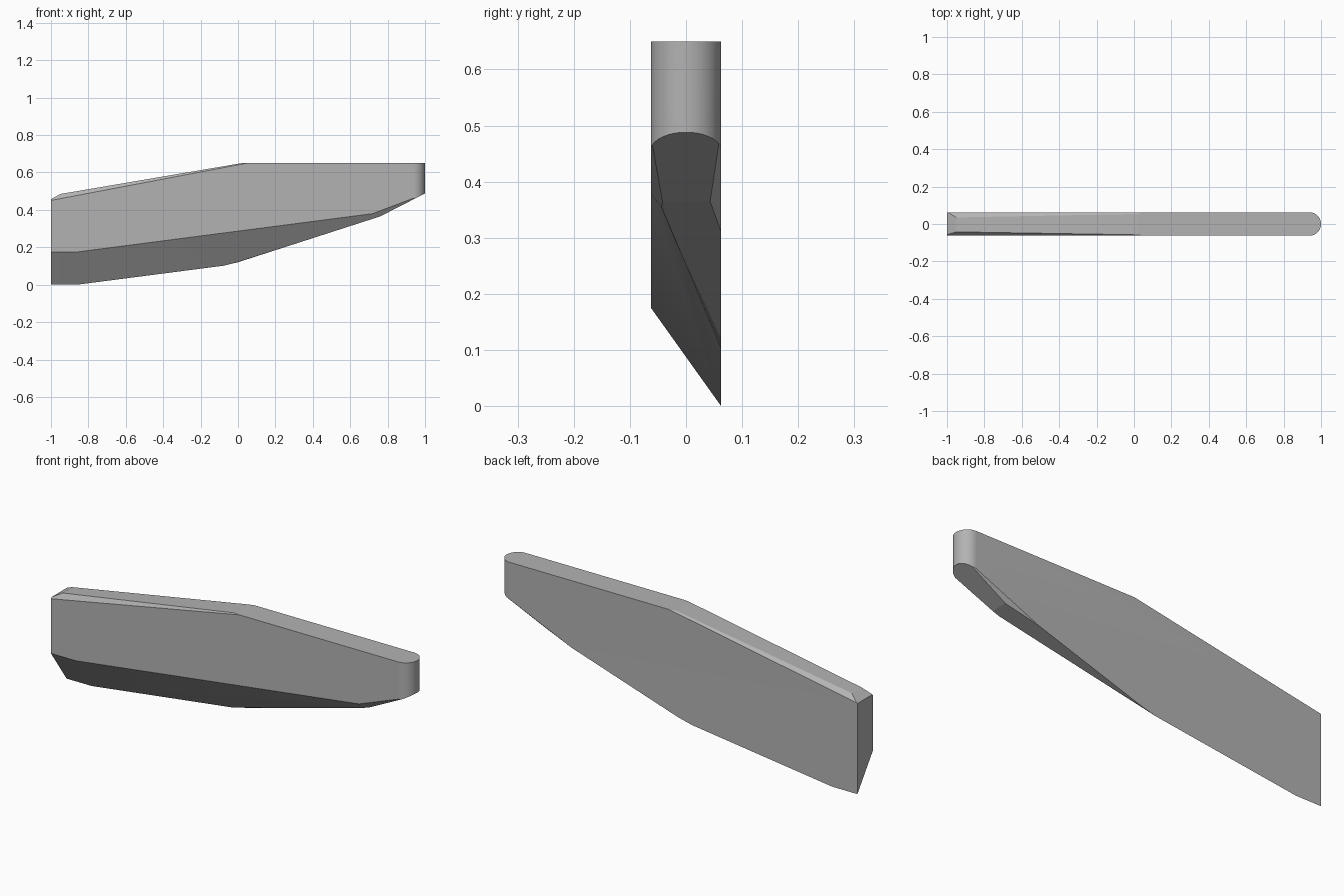
import bpy, bmesh, math
from mathutils import Vector

cube = bpy.data.objects.get("Cube")
if cube:
    bpy.data.objects.remove(cube, do_unlink=True)

R = 0.0625                     # half thickness
TOP = 0.65
CENTRE = Vector((0, 0, 0.35))

grey = bpy.data.materials.new("plain_grey")
grey.use_nodes = True
colour = (0.45, 0.45, 0.45, 1)
grey.diffuse_color = colour
grey.node_tree.nodes["Principled BSDF"].inputs["Base Color"].default_value = colour

# Plan outline with one rounded end, extruded to full height
bm = bmesh.new()
outline = [(-1, R), (-1, -R)]
for i in range(25):
    a = math.pi * (i / 24 - 0.5)
    outline.append((1 - R + R * math.cos(a), R * math.sin(a)))
base = bm.faces.new([bm.verts.new((x, y, 0)) for x, y in outline])
ext = bmesh.ops.extrude_face_region(bm, geom=[base])
bmesh.ops.translate(bm, vec=(0, 0, TOP),
                    verts=[v for v in ext["geom"] if isinstance(v, bmesh.types.BMVert)])
bmesh.ops.recalc_face_normals(bm, faces=bm.faces)


def trim(a, b, c):
    """Slice off everything beyond the plane through three points."""
    a, b, c = Vector(a), Vector(b), Vector(c)
    n = (b - a).cross(c - a).normalized()
    if n.dot(CENTRE - a) > 0:
        n = -n
    cut = bmesh.ops.bisect_plane(bm, geom=bm.verts[:] + bm.edges[:] + bm.faces[:],
                                 dist=1e-5, plane_co=a, plane_no=n, clear_outer=True)
    edges = [e for e in cut["geom_cut"]
             if isinstance(e, bmesh.types.BMEdge) and e.is_boundary]
    if edges:
        bmesh.ops.edgeloop_fill(bm, edges=edges)


def trim_across(x0, z0, x1, z1):
    """Slice square across the thickness."""
    trim((x0, -R, z0), (x1, -R, z1), (x0, R, z0))


# Slanted lower edge: level heel, then the long rising bevel
trim((-1, -R, 0.175), (-0.86, -R, 0.175), (-1, R, 0))
trim((-0.86, -R, 0.175), (0.76, -R, 0.385), (-0.86, R, 0))
# Underside: narrow blend, forward run and upswept nose
trim((-0.05, R, 0.108), (0.04, R, 0.13), (0.76, -0.047, 0.363))
trim_across(0.04, 0.133, 0.76, 0.365)
trim_across(0.76, 0.365, 1, 0.488)
# Nose chamfers, back and front
trim((0.59, R, 0.31), (0.76, 0.043, 0.365), (0.95, R, 0.467))
trim((0.72, -R, 0.38), (0.76, -0.042, 0.365), (0.95, -R, 0.467))
# Sloping top with a clipped end corner and softened long edges
trim_across(0.02, TOP, -0.95, 0.485)
trim_across(-0.95, 0.485, -1, 0.457)
trim((0.05, -R, TOP), (-0.95, -R, 0.46), (-0.95, -0.042, 0.485))
trim((0.05, R, TOP), (-0.95, R, 0.468), (-0.95, 0.035, 0.485))

bmesh.ops.remove_doubles(bm, verts=bm.verts, dist=1e-4)
bmesh.ops.recalc_face_normals(bm, faces=bm.faces)
mesh = bpy.data.meshes.new("blade_body")
bm.to_mesh(mesh)
bm.free()
mesh.materials.append(grey)
blade = bpy.data.objects.new("blade_body", mesh)
bpy.context.collection.objects.link(blade)

bpy.ops.object.select_all(action='DESELECT')
blade.select_set(True)
bpy.context.view_layer.objects.active = blade
bpy.ops.object.shade_smooth_by_angle(angle=math.radians(9))
